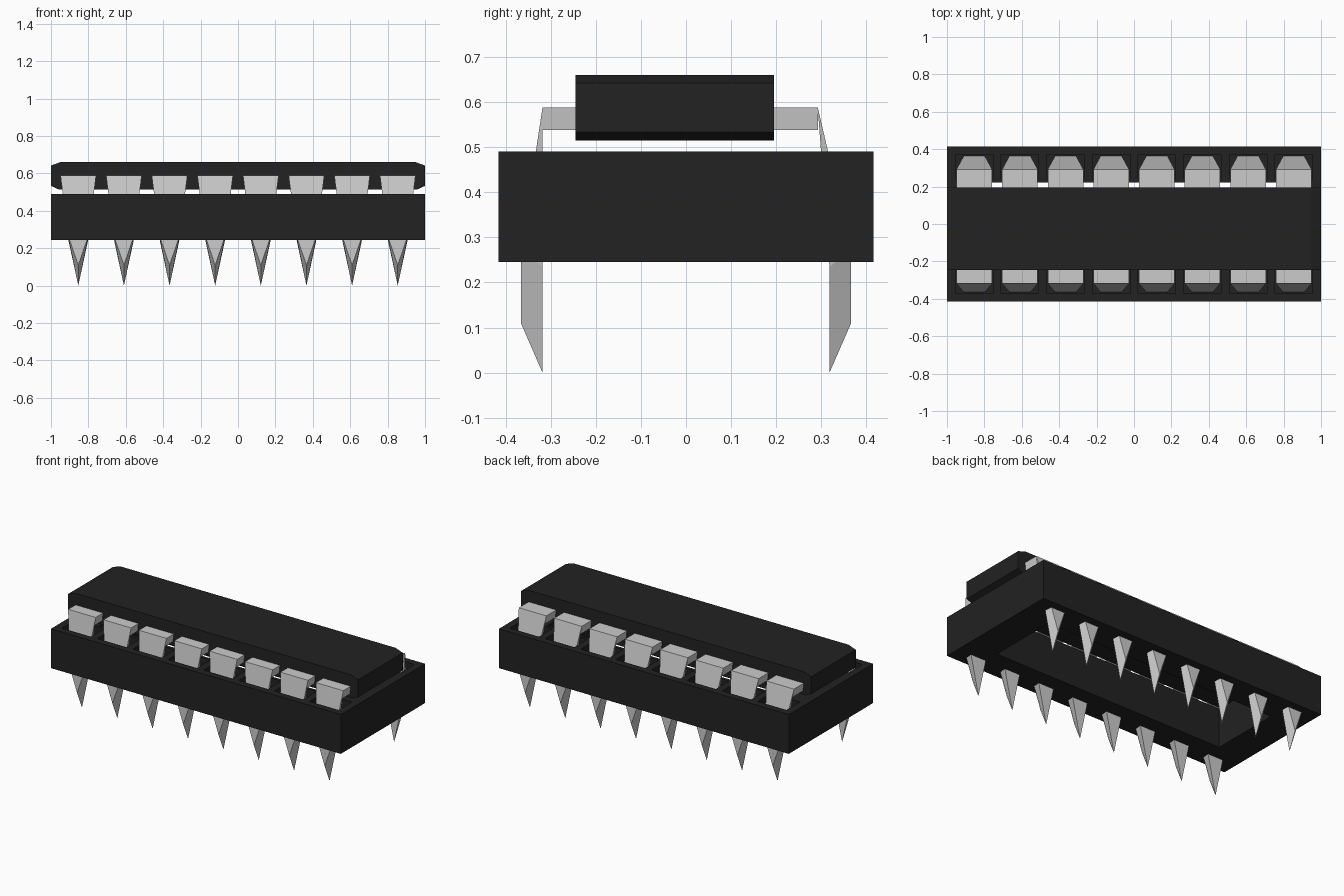
import bpy, bmesh

if "Cube" in bpy.data.objects:
    bpy.data.objects.remove(bpy.data.objects["Cube"])

black = bpy.data.materials.new("black_plastic")
black.diffuse_color = (0.016, 0.016, 0.016, 1)
black.use_nodes = True
black.node_tree.nodes["Principled BSDF"].inputs["Base Color"].default_value = black.diffuse_color


def make(name, bm, mat=None):
    bmesh.ops.recalc_face_normals(bm, faces=bm.faces)
    me = bpy.data.meshes.new(name)
    bm.to_mesh(me)
    bm.free()
    ob = bpy.data.objects.new(name, me)
    bpy.context.collection.objects.link(ob)
    if mat:
        me.materials.append(mat)
    return ob


def solid(bm, verts, faces):
    vs = [bm.verts.new(v) for v in verts]
    for f in faces:
        bm.faces.new([vs[i] for i in f])


BOX = [(0, 1, 2, 3), (4, 5, 6, 7), (0, 1, 5, 4), (1, 2, 6, 5), (2, 3, 7, 6), (3, 0, 4, 7)]


def box(bm, x0, x1, y0, y1, z0, z1):
    solid(bm, [(x, y, z) for z in (z0, z1)
               for x, y in ((x0, y0), (x1, y0), (x1, y1), (x0, y1))], BOX)


pin_x = [(i - 3.5) * 0.244 for i in range(8)]

# Socket frame with a central window and a blind pocket per pin
bm = bmesh.new()
box(bm, -1, 1, -0.415, 0.415, 0.245, 0.49)
socket = make("socket_frame", bm, black)
bm = bmesh.new()
box(bm, -0.8, 0.8, -0.222, 0.222, 0.1, 0.6)
for x in pin_x:
    for y0, y1 in ((-0.372, -0.24), (0.24, 0.372)):
        box(bm, x - 0.1, x + 0.1, y0, y1, 0.28, 0.6)
cutter = make("socket_cutter", bm, black)
cutter.hide_render = True
mod = socket.modifiers.new("pockets", 'BOOLEAN')
mod.operation = 'DIFFERENCE'
mod.solver = 'EXACT'
mod.object = cutter
bpy.context.view_layer.objects.active = socket
bpy.ops.object.modifier_apply(modifier=mod.name)
bpy.data.objects.remove(cutter)

# Chip body: chamfered profile extruded along y
prof = [(-0.96, 0.515), (0.96, 0.515), (1, 0.533), (1, 0.642),
        (0.95, 0.66), (-0.95, 0.66), (-1, 0.642), (-1, 0.533)]
bm = bmesh.new()
face = bm.faces.new([bm.verts.new((x, -0.245, z)) for x, z in prof])
ext = bmesh.ops.extrude_face_region(bm, geom=[face])
bmesh.ops.translate(bm, vec=(0, 0.44, 0),
                    verts=[v for v in ext['geom'] if isinstance(v, bmesh.types.BMVert)])
if not face.is_valid or len(bm.faces) < 10:
    bm.faces.new([v for v in bm.verts if v.co.y < -0.2][:8])
make("chip_body", bm, black)


def pin(bm, x, s, root, bend):
    """Shoulder plus a pointed leg; s is the side in y."""
    # shoulder, slightly narrower underneath
    solid(bm, [(x + h, s * y, z) for z, w in ((0.538, 0.089), (0.588, 0.095))
               for h, y in ((-w, root), (w, root), (w, bend), (-w, bend))], BOX)
    # leg: top edge, outer knee, inner knee, two tips
    verts = []
    for w, y, z in ((0.095, bend, 0.588), (0.055, 0.366, 0.27), (0.051, 0.318, 0.235)):
        verts += [(x - w, s * y, z), (x + w, s * y, z)]
    verts += [(x, s * 0.366, 0.11), (x, s * 0.318, 0.0)]
    solid(bm, verts, [(0, 1, 3, 2), (0, 1, 5, 4), (2, 3, 6), (4, 5, 7),
                      (0, 2, 4), (1, 3, 5), (2, 6, 7, 4), (3, 6, 7, 5)])


# Pin rows
for name, s, root, bend in (("front_pins", -1, 0.235, 0.318), ("back_pins", 1, 0.185, 0.292)):
    bm = bmesh.new()
    for x in pin_x:
        pin(bm, x, s, root, bend)
    make(name, bm)
